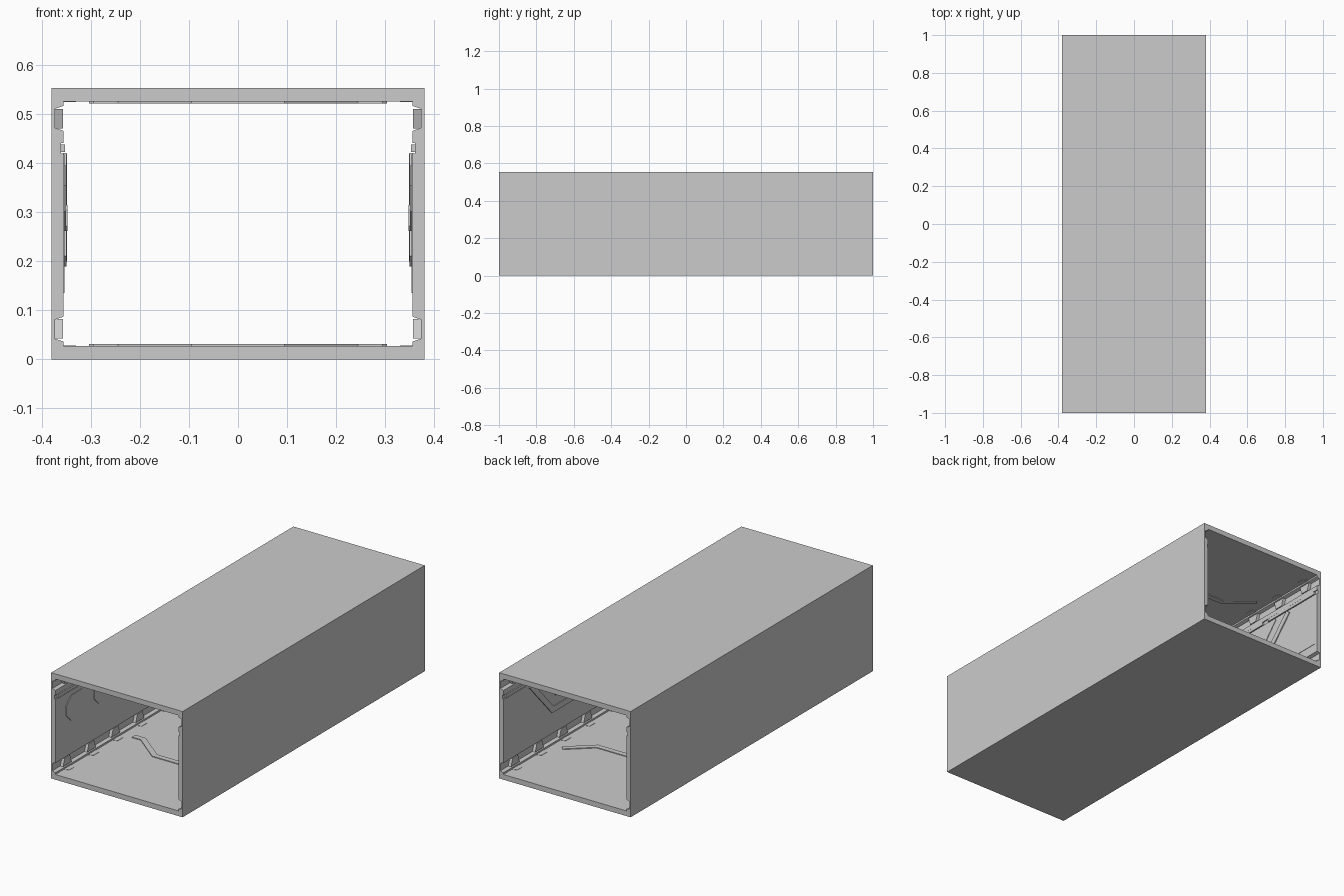
import bpy, bmesh
from math import cos, sin, pi, radians
from mathutils import Vector

if "Cube" in bpy.data.objects:
    bpy.data.objects.remove(bpy.data.objects["Cube"])

W, H, T = 0.38, 0.553, 0.027          # half width, height, floor thickness
IN = 0.356                            # inner wall face


def prism(bm, base, vec, open_edges=()):
    """Closed prism from a planar loop; open_edges get no side face."""
    vec = Vector(vec)
    a = [bm.verts.new(p) for p in base]
    b = [bm.verts.new(Vector(p) + vec) for p in base]
    bm.faces.new(a)
    bm.faces.new(b[::-1])
    n = len(a)
    for i in range(n):
        if i not in open_edges:
            j = (i + 1) % n
            bm.faces.new((a[i], b[i], b[j], a[j]))


def finish(name, bm, mirror_x=False, mirror_z=False):
    bmesh.ops.recalc_face_normals(bm, faces=bm.faces)
    me = bpy.data.meshes.new(name)
    bm.to_mesh(me)
    bm.free()
    ob = bpy.data.objects.new(name, me)
    bpy.context.collection.objects.link(ob)
    if mirror_z:
        mid = bpy.data.objects.new(name + "_mirror_centre", None)
        mid.location.z = H / 2
        mid.hide_render = True
        bpy.context.collection.objects.link(mid)
        m = ob.modifiers.new("mirror_z", 'MIRROR')
        m.use_axis = (False, False, True)
        m.mirror_object = mid
        m.use_mirror_merge = False
    if mirror_x:
        m = ob.modifiers.new("mirror_x", 'MIRROR')
        m.merge_threshold = 0.0001
    return ob


def ribbon(pts, w):
    """Outline of a mitred band of width w along a 2D path."""
    pts = [Vector(p) for p in pts]
    left, right = [], []
    for i, p in enumerate(pts):
        d1 = (p - pts[i - 1]).normalized() if i else (pts[1] - p).normalized()
        d2 = (pts[i + 1] - p).normalized() if i < len(pts) - 1 else d1
        n1, n2 = Vector((-d1.y, d1.x)), Vector((-d2.y, d2.x))
        m = (n1 + n2).normalized()
        m *= w / 2 / m.dot(n1)
        left.append(p + m)
        right.append(p - m)
    return left + right[::-1]


def on_wall(bm, outline, depth, sink=0.001):
    """Raise a (y, z) outline off the right inner wall."""
    prism(bm, [(IN + sink, y, z) for y, z in outline], (-depth - sink, 0, 0))


def rect(y0, y1, z0, z1, c=0.0):
    """Rectangle in (y, z) with corners cut by c."""
    if c == 0:
        return [(y0, z0), (y1, z0), (y1, z1), (y0, z1)]
    return [(y0 + c, z0), (y1 - c, z0), (y1, z0 + c), (y1, z1 - c),
            (y1 - c, z1), (y0 + c, z1), (y0, z1 - c), (y0, z0 + c)]


# Corridor shell: half profile with cable channels in the wall corners
low = [(IN, 0.087), (0.373, 0.081), (0.373, 0.042), (IN, 0.036)]
high = [(x, H - z) for x, z in low[::-1]]
groove = [(IN, 0.441), (0.361, 0.441), (0.361, 0.42), (IN, 0.42)]
half = [(0, 0), (W, 0), (W, H), (0, H), (0, H - T), (IN, H - T)]
half += high + groove + low + [(IN, T), (0, T)]
bm = bmesh.new()
prism(bm, [(x, -1, z) for x, z in half], (0, 2, 0), (3, len(half) - 1))
finish("corridor_shell", bm, mirror_x=True)

# Clips bridging the channels, with a thin foot on the floor
bm = bmesh.new()
feet = bmesh.new()
for i in range(10):
    y = -0.9 + i * 0.2
    side = [(y - 0.035, 0.042), (y + 0.035, 0.042), (y + 0.022, 0.082), (y - 0.022, 0.082)]
    prism(bm, [(0.374, a, b) for a, b in side], (-0.017, 0, 0))
    prism(feet, [(0.357, y - 0.03, T), (0.357, y + 0.03, T),
                 (0.33, y + 0.022, T), (0.33, y - 0.022, T)], (0, 0, 0.0015))
finish("channel_clips", bm, True, True)
finish("clip_feet", feet, True, True)

# Rail sitting in the upper wall groove, in segments
bm = bmesh.new()
for i in range(5):
    y = -0.98 + i * 0.4
    prism(bm, [(0.362, a, b) for a, b in rect(y, y + 0.36, 0.423, 0.438)], (-0.009, 0, 0))
finish("groove_rail", bm, mirror_x=True)

# Thin wall panels
bm = bmesh.new()
for y0, y1 in ((-0.98, -0.36), (-0.34, 0.26), (0.28, 0.98)):
    on_wall(bm, rect(y0, y1, 0.135, 0.418), 0.002)
finish("wall_panels", bm, mirror_x=True)

# Octagonal hatches near the front
bm = bmesh.new()
for y in (-0.83, -0.6):
    on_wall(bm, rect(y - 0.085, y + 0.085, 0.262, 0.395, 0.04), 0.005)
finish("octagon_hatches", bm, mirror_x=True)

# Angled trim band toward the rear of each wall
bm = bmesh.new()
on_wall(bm, ribbon([(0.78, 0.41), (0.6, 0.215), (0.34, 0.215), (0.16, 0.41)], 0.03), 0.007)
on_wall(bm, ribbon([(0.68, 0.41), (0.57, 0.285), (0.37, 0.285), (0.26, 0.41)], 0.012), 0.005)
on_wall(bm, ribbon([(-0.1, 0.41), (-0.3, 0.2)], 0.03), 0.006)
finish("angled_wall_trim", bm, mirror_x=True)

# Small wall boxes
bm = bmesh.new()
for y in (-0.42, 0.03, 0.47):
    on_wall(bm, rect(y - 0.05, y + 0.05, 0.262, 0.315, 0.01), 0.008)
finish("wall_boxes", bm, mirror_x=True)

# Bent strips across floor and ceiling
bm = bmesh.new()
for path in ([(-0.295, -0.44), (-0.24, -0.44), (-0.09, -0.56), (0.09, -0.56), (0.24, -0.44), (0.295, -0.44)],
             [(-0.295, 0.6), (-0.17, 0.49), (0.17, 0.49), (0.295, 0.6)]):
    prism(bm, [(p.x, p.y, T - 0.001) for p in ribbon(path, 0.028)], (0, 0, 0.005))
finish("floor_and_ceiling_strips", bm, mirror_z=True)
